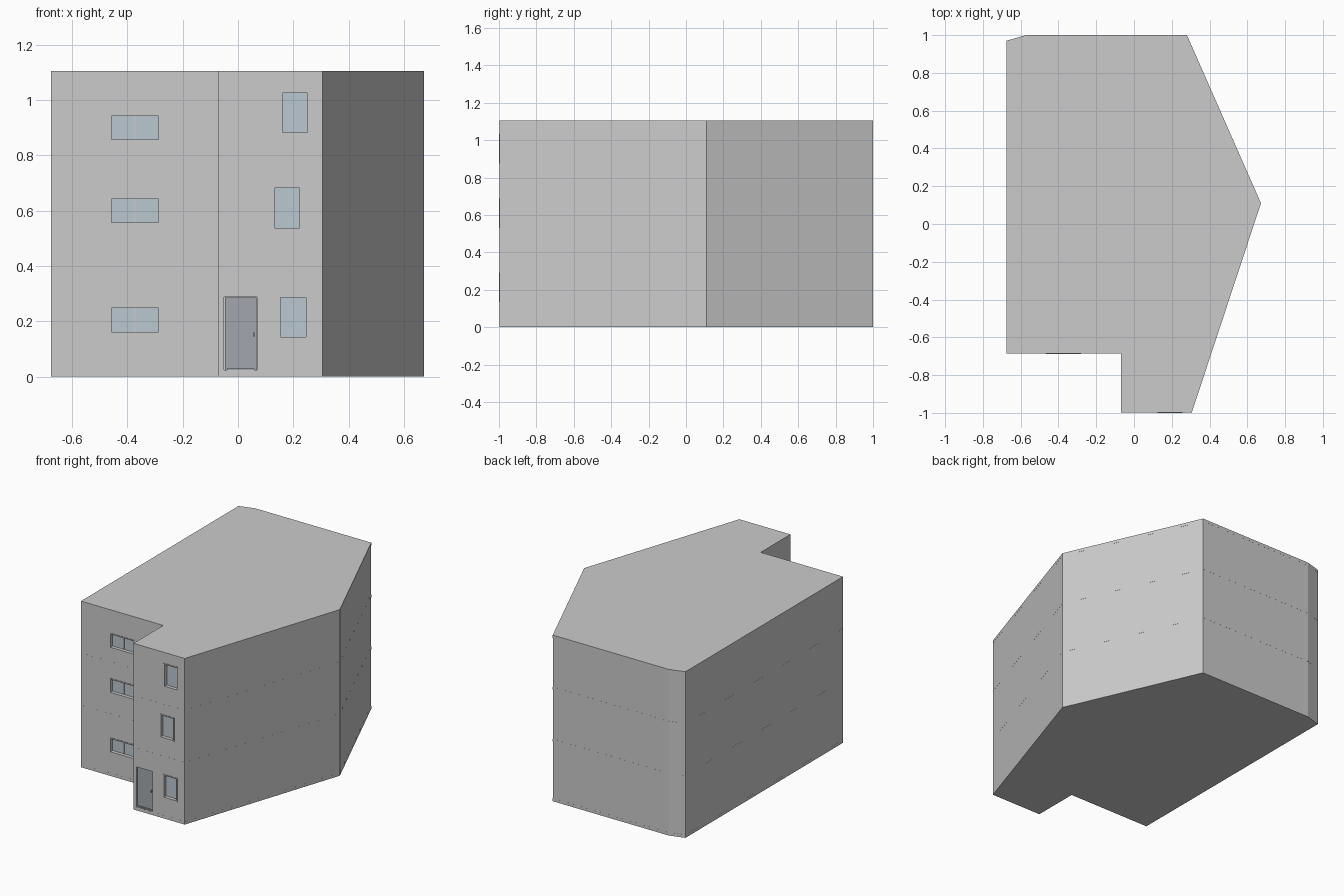
import bpy, bmesh

if "Cube" in bpy.data.objects:
    bpy.data.objects.remove(bpy.data.objects["Cube"])

def material(name, col):
    m = bpy.data.materials.new(name)
    m.diffuse_color = (*col, 1)
    m.use_nodes = True
    m.node_tree.nodes["Principled BSDF"].inputs["Base Color"].default_value = m.diffuse_color
    return m

GLASS = material("glass", (0.50, 0.58, 0.63))
DOOR = material("door_paint", (0.36, 0.39, 0.42))

H = 1.105
WING_Y, HALL_Y = -0.685, -0.997     # front wall planes
FOOTPRINT = [(-0.675, WING_Y), (-0.07, WING_Y), (-0.07, HALL_Y), (0.306, HALL_Y),
             (0.672, 0.11), (0.28, 1.0), (-0.57, 1.0), (-0.675, 0.97)]

def finish(name, bm, mat=None):
    bmesh.ops.recalc_face_normals(bm, faces=bm.faces)
    me = bpy.data.meshes.new(name)
    bm.to_mesh(me)
    bm.free()
    ob = bpy.data.objects.new(name, me)
    bpy.context.collection.objects.link(ob)
    if mat:
        me.materials.append(mat)
    return ob

def add_box(bm, x0, x1, y0, y1, z0, z1):
    vs = bmesh.ops.create_cube(bm, size=1)["verts"]
    for v in vs:
        v.co = ((x0 + x1) / 2 + v.co.x * (x1 - x0),
                (y0 + y1) / 2 + v.co.y * (y1 - y0),
                (z0 + z1) / 2 + v.co.z * (z1 - z0))

def prism(name, z0, z1):
    bm = bmesh.new()
    face = bm.faces.new([bm.verts.new((x, y, z0)) for x, y in FOOTPRINT])
    up = bmesh.ops.extrude_face_region(bm, geom=[face], use_keep_orig=True)["geom"]
    for v in up:
        if isinstance(v, bmesh.types.BMVert):
            v.co.z = z1
    return finish(name, bm)

# window and door openings: x0, x1, z0, z1, wall y, number of panes
windows = [(-0.465, -0.281, z, z + 0.1, WING_Y, 2) for z in (0.155, 0.55, 0.85)]
windows += [(x, x + 0.105, z, z + 0.158, HALL_Y, 1)
            for x, z in ((0.147, 0.136), (0.125, 0.531), (0.153, 0.875))]
door = (-0.05, 0.069, 0.024, 0.289, HALL_Y)

# building mass with openings cut out of the front walls
body = prism("building_walls", 0, H)
bm = bmesh.new()
for x0, x1, z0, z1, y, _ in windows:
    add_box(bm, x0, x1, y - 0.05, y + 0.03, z0, z1)
x0, x1, z0, z1, y = door
add_box(bm, x0, x1, y - 0.05, y + 0.025, z0, z1)
cutter = finish("opening_cutter", bm)
cutter.hide_render = True
mod = body.modifiers.new("openings", 'BOOLEAN')
mod.operation, mod.object, mod.solver = 'DIFFERENCE', cutter, 'EXACT'
bpy.context.view_layer.objects.active = body
bpy.ops.object.modifier_apply(modifier=mod.name)
bpy.data.objects.remove(cutter)

# windows: projecting surround, sash bars and recessed glass
for i, (x0, x1, z0, z1, y, panes) in enumerate(windows):
    t = 0.007
    bm = bmesh.new()
    ya, yb = y - 0.003, y + 0.03
    add_box(bm, x0, x0 + t, ya, yb, z0, z1)
    add_box(bm, x1 - t, x1, ya, yb, z0, z1)
    add_box(bm, x0 + t, x1 - t, ya, yb, z0, z0 + t)
    add_box(bm, x0 + t, x1 - t, ya, yb, z1 - t, z1)
    if panes == 2:
        xm = (x0 + x1) / 2
        add_box(bm, xm - 0.002, xm + 0.002, y + 0.016, yb, z0 + t, z1 - t)
    finish(f"window_frame_{i + 1}", bm)
    bm = bmesh.new()
    add_box(bm, x0 + t, x1 - t, y + 0.02, yb, z0 + t, z1 - t)
    finish(f"window_glass_{i + 1}", bm, GLASS)

# door leaf, threshold and handle
x0, x1, z0, z1, y = door
bm = bmesh.new()
add_box(bm, x0 + 0.003, x1 - 0.003, y + 0.01, y + 0.025, z0, z1 - 0.003)
finish("door_leaf", bm, DOOR)
bm = bmesh.new()
add_box(bm, x0 + 0.01, x1 - 0.01, y + 0.004, y + 0.01, z0, z0 + 0.006)
finish("door_threshold", bm, DOOR)
bm = bmesh.new()
add_box(bm, x1 - 0.014, x1 - 0.009, y + 0.001, y + 0.01, 0.145, 0.16)
finish("door_handle", bm, DOOR)

# floor slabs showing as faint bands around the walls
BAND = material("slab_band", (0.70, 0.70, 0.69))
for name, za, zb in (("ground", 0.0, 0.02), ("first", 0.396, 0.414),
                     ("second", 0.742, 0.76), ("roof", H - 0.02, H)):
    bm = bmesh.new()
    n = len(FOOTPRINT)
    lo = [bm.verts.new((a * 1.0004, b * 1.0004, za)) for a, b in FOOTPRINT]
    hi = [bm.verts.new((a * 1.0004, b * 1.0004, zb)) for a, b in FOOTPRINT]
    for k in range(n):
        bm.faces.new((lo[k], lo[(k + 1) % n], hi[(k + 1) % n], hi[k]))
    bm.faces.new(lo[::-1])
    bm.faces.new(hi)
    finish(f"{name}_floor_slab", bm, BAND)
